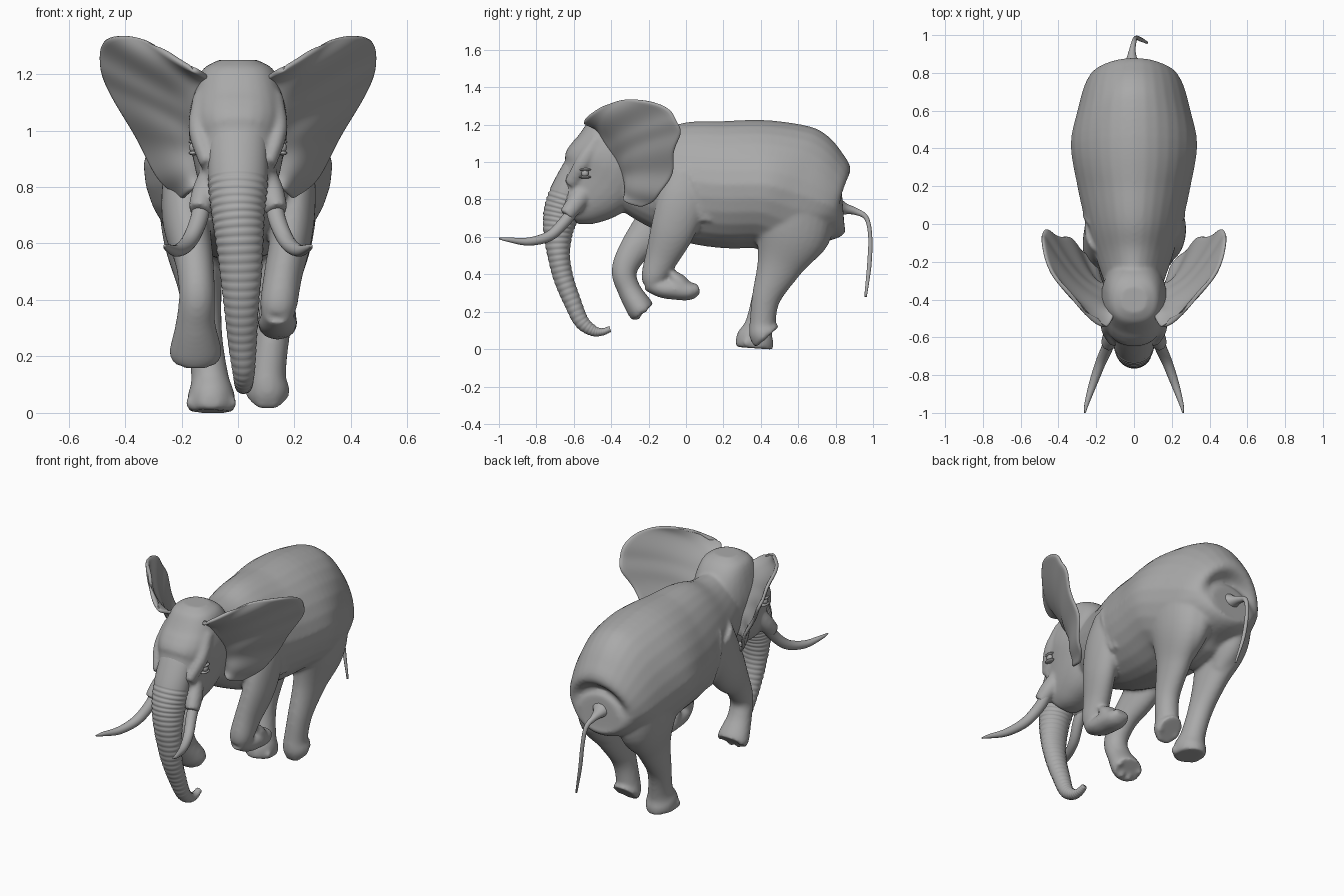
import bpy, bmesh, math
from mathutils import Vector

if "Cube" in bpy.data.objects:
    bpy.data.objects.remove(bpy.data.objects["Cube"])

# One matte grey for the whole animal
hide = bpy.data.materials.new("hide grey")
hide.use_nodes = True
hide.diffuse_color = (.4, .4, .4, 1)
shader = hide.node_tree.nodes["Principled BSDF"]
shader.inputs["Base Color"].default_value = hide.diffuse_color
shader.inputs["Roughness"].default_value = .8
X_AXIS = Vector((1, 0, 0))


def spline(points, steps):
    """Smooth curve through points of any dimension."""
    pts = [Vector(p) for p in points]
    pts = [2 * pts[0] - pts[1]] + pts + [2 * pts[-1] - pts[-2]]
    out = []
    for a, b, c, d in zip(pts, pts[1:], pts[2:], pts[3:]):
        for i in range(steps):
            t = i / steps
            out.append(b + (c - a) * (t / 2) + (2 * a - 5 * b + 4 * c - d) * (t * t / 2)
                       + (3 * b - a - 3 * c + d) * (t ** 3 / 2))
    return out + [pts[-2]]


def loft(bm, stations, steps=6, sides=28, ripple=None, peak=0, boxy=1):
    """Closed tube; each station is x, y, z, side radius, depth radius."""
    path = spline(stations, steps)
    rings = []
    for i, p in enumerate(path):
        ahead, behind = path[min(i + 1, len(path) - 1)], path[max(i - 1, 0)]
        tangent = Vector((ahead - behind)[:3]).normalized()
        side = (X_AXIS - tangent * tangent.x).normalized()
        depth = tangent.cross(side)
        k = ripple(i) if ripple else 1
        ring = []
        for j in range(sides):
            a = math.tau * j / sides
            c, s = (math.copysign(abs(f) ** boxy, f) for f in (math.cos(a), math.sin(a)))
            narrow = 1 - peak * max(0, -s)
            ring.append(bm.verts.new(Vector(p[:3]) + side * (p[3] * k * c * narrow)
                                     + depth * (p[4] * k * s)))
        rings.append(ring)
    for r, s in zip(rings, rings[1:]):
        for j in range(sides):
            n = (j + 1) % sides
            bm.faces.new((r[j], r[n], s[n], s[j]))
    bm.faces.new(rings[0][::-1])
    bm.faces.new(rings[-1])


def finish(name, bm):
    bmesh.ops.recalc_face_normals(bm, faces=bm.faces)
    mesh = bpy.data.meshes.new(name)
    bm.to_mesh(mesh)
    bm.free()
    mesh.materials.append(hide)
    mesh.shade_smooth()
    obj = bpy.data.objects.new(name, mesh)
    bpy.context.collection.objects.link(obj)
    return obj


def blob(bm, centre, size):
    made = bmesh.ops.create_uvsphere(bm, u_segments=16, v_segments=10, radius=1)
    bmesh.ops.scale(bm, vec=size, verts=made["verts"])
    bmesh.ops.translate(bm, vec=centre, verts=made["verts"])


def mirrored(points, s):
    return [(p[0] * s, *p[1:]) for p in points]


# Body: overlapping masses fused into one skin
bm = bmesh.new()
torso = [(0, -.38, 1, .13, .19), (0, -.18, .93, .2, .26), (0, 0, .9, .255, .32),
         (0, .2, .88, .3, .34), (0, .42, .88, .335, .345), (0, .6, .83, .3, .36),
         (0, .74, .78, .26, .28), (0, .81, .75, .21, .18), (0, .84, .75, .13, .09)]
head = [(0, -.4, 1.25, .07, .07), (0, -.4, 1.21, .13, .13), (0, -.4, 1.1, .165, .2),
        (0, -.42, 1, .175, .225), (0, -.47, .9, .155, .22), (0, -.56, .81, .125, .17),
        (0, -.64, .75, .09, .1)]
jaw = [(0, -.28, .9, .13, .09), (0, -.42, .81, .1, .06), (0, -.51, .74, .06, .035),
       (0, -.53, .67, .025, .018)]
loft(bm, torso, peak=.16)
loft(bm, head, boxy=.85)
loft(bm, jaw)

# Front legs: right one swinging forward, left one folded back
loft(bm, [(-.18, -.02, .92, .08, .14), (-.185, -.13, .7, .085, .13), (-.155, -.27, .54, .068, .085),
          (-.145, -.33, .42, .064, .068), (-.15, -.305, .32, .07, .062), (-.15, -.25, .225, .092, .072),
          (-.15, -.228, .197, .088, .07)])
loft(bm, [(.19, .01, .95, .06, .1), (.2, -.02, .8, .075, .13), (.19, -.07, .64, .075, .12),
          (.16, -.13, .49, .068, .09), (.145, -.17, .39, .066, .07), (.14, -.18, .34, .055, .05)])
loft(bm, [(.14, -.2, .36, .05, .05), (.14, -.13, .325, .066, .05), (.14, -.06, .32, .07, .056),
          (.14, .02, .312, .066, .05), (.14, .07, .325, .045, .025)])
loft(bm, [(.14, -.01, .32, .066, .05), (.14, -.045, .365, .066, .045), (.14, -.08, .41, .05, .02)])

# Hind legs: right foot planted, left heel lifting
for s, foot in ((-1, [(.1, .39, .13, .066, .075), (.095, .37, .06, .084, .1), (.095, .365, .005, .082, .1)]),
                (1, [(.105, .41, .14, .065, .07), (.105, .415, .09, .076, .08), (.105, .435, .065, .074, .085)])):
    loft(bm, mirrored([(.15, .58, .8, .14, .2), (.155, .56, .62, .11, .2), (.135, .5, .45, .078, .125),
                       (.12, .43, .28, .064, .078)] + foot, s))
    # Buttock fold behind the thigh
    loft(bm, mirrored([(.12, .7, .75, .08, .1), (.13, .67, .6, .08, .1),
                       (.13, .59, .47, .06, .06)], s))

# Tusk sockets, brows and shoulder folds
for s in (-1, 1):
    loft(bm, mirrored([(.09, -.53, .86, .04, .05), (.12, -.59, .78, .044, .05),
                       (.137, -.64, .715, .04, .042)], s))
    loft(bm, mirrored([(.13, -.47, 1.12, .03, .04), (.145, -.55, 1, .03, .04),
                       (.11, -.62, .88, .025, .035)], s))
    for shift in (0, .035):
        loft(bm, mirrored([(.235, .0 + shift, .98, .01, .01), (.26, .05 + shift, .87, .013, .013),
                           (.235, .09 + shift, .68, .01, .01)], s))

# Toes along the front rim of each foot
for x, y, z, w, rise in ((-.095, .285, .035, .07, 0), (.105, .37, .035, .055, .03),
                         (-.15, -.265, .175, .07, .04)):
    for k in (-1, -.35, .35, 1):
        blob(bm, (x + k * w, y + .04 * k * k, z + rise * k * k), (.022, .022, .024))

body = finish("body", bm)
remesh = body.modifiers.new("fuse", "REMESH")
remesh.mode = "VOXEL"
remesh.voxel_size = .01
remesh.use_smooth_shade = True
soften = body.modifiers.new("soften", "SMOOTH")
soften.factor = .5
soften.iterations = 9

# Trunk with ridged rings
bm = bmesh.new()
trunk = [(0, -.54, 1.08, .1, .05), (0, -.6, .94, .105, .075), (0, -.64, .82, .106, .095),
         (0, -.668, .72, .096, .095), (.005, -.684, .62, .086, .078), (.01, -.68, .5, .075, .06),
         (.012, -.655, .38, .062, .053), (.015, -.61, .26, .052, .047), (.02, -.56, .15, .04, .04),
         (.02, -.5, .1, .032, .03), (.02, -.45, .092, .025, .02), (.02, -.405, .108, .018, .016)]
loft(bm, trunk, steps=20, sides=32,
     ripple=lambda i: 1 if i < 40 else .965 + .05 * abs(math.sin(i * math.pi / 5)))
finish("trunk", bm)

# Tail with a drooping tuft
bm = bmesh.new()
loft(bm, [(0, .79, .76, .08, .07), (-.01, .85, .75, .04, .032), (-.01, .91, .735, .019, .019),
          (0, .965, .7, .013, .013), (.01, .985, .6, .011, .011), (.03, .98, .45, .01, .012),
          (.07, .96, .28, .005, .007)], sides=14)
finish("tail", bm)

for s, label in ((1, "left"), (-1, "right")):
    # Tusk
    bm = bmesh.new()
    loft(bm, mirrored([(.125, -.59, .76, .032, .032), (.14, -.65, .68, .031, .031),
                       (.175, -.73, .605, .028, .028), (.215, -.84, .575, .022, .022),
                       (.25, -.95, .585, .012, .012), (.26, -1, .592, .004, .004)], s), sides=18)
    finish(label + "_tusk", bm)

    # Ear: a rippled sheet spanning from root to rim
    root = spline(mirrored([(.13, -.3, .82), (.15, -.35, .97), (.15, -.43, 1.1), (.1, -.47, 1.19)], s), 14)
    rim = spline(mirrored([(.19, -.24, .76), (.28, -.13, .83), (.36, -.07, .98), (.455, -.04, 1.14),
                           (.487, -.05, 1.24), (.465, -.19, 1.325), (.34, -.38, 1.325),
                           (.19, -.5, 1.23)], s), 6)
    bm = bmesh.new()
    columns = 16
    grid = []
    for i, (a, b) in enumerate(zip(root, rim)):
        row = []
        for j in range(columns + 1):
            u = j / columns
            p = a.lerp(b, u)
            p.y += -.06 * math.sin(math.pi * u) + .012 * u * math.sin(i * .75)
            row.append(bm.verts.new(p))
        grid.append(row)
    for r, q in zip(grid, grid[1:]):
        for j in range(columns):
            bm.faces.new((r[j], r[j + 1], q[j + 1], q[j]))
    ear = finish(label + "_ear", bm)
    thick = ear.modifiers.new("thickness", "SOLIDIFY")
    thick.thickness = .02
    thick.offset = 0
    smooth = ear.modifiers.new("round", "SUBSURF")
    smooth.levels = smooth.render_levels = 1

    # Eye with heavy lids
    bm = bmesh.new()
    blob(bm, (s * .157, -.54, .94), (.016, .02, .02))
    for dz in (-.02, .02):
        blob(bm, (s * .157, -.54, .94 + dz), (.018, .034, .008))
    finish(label + "_eye", bm)
